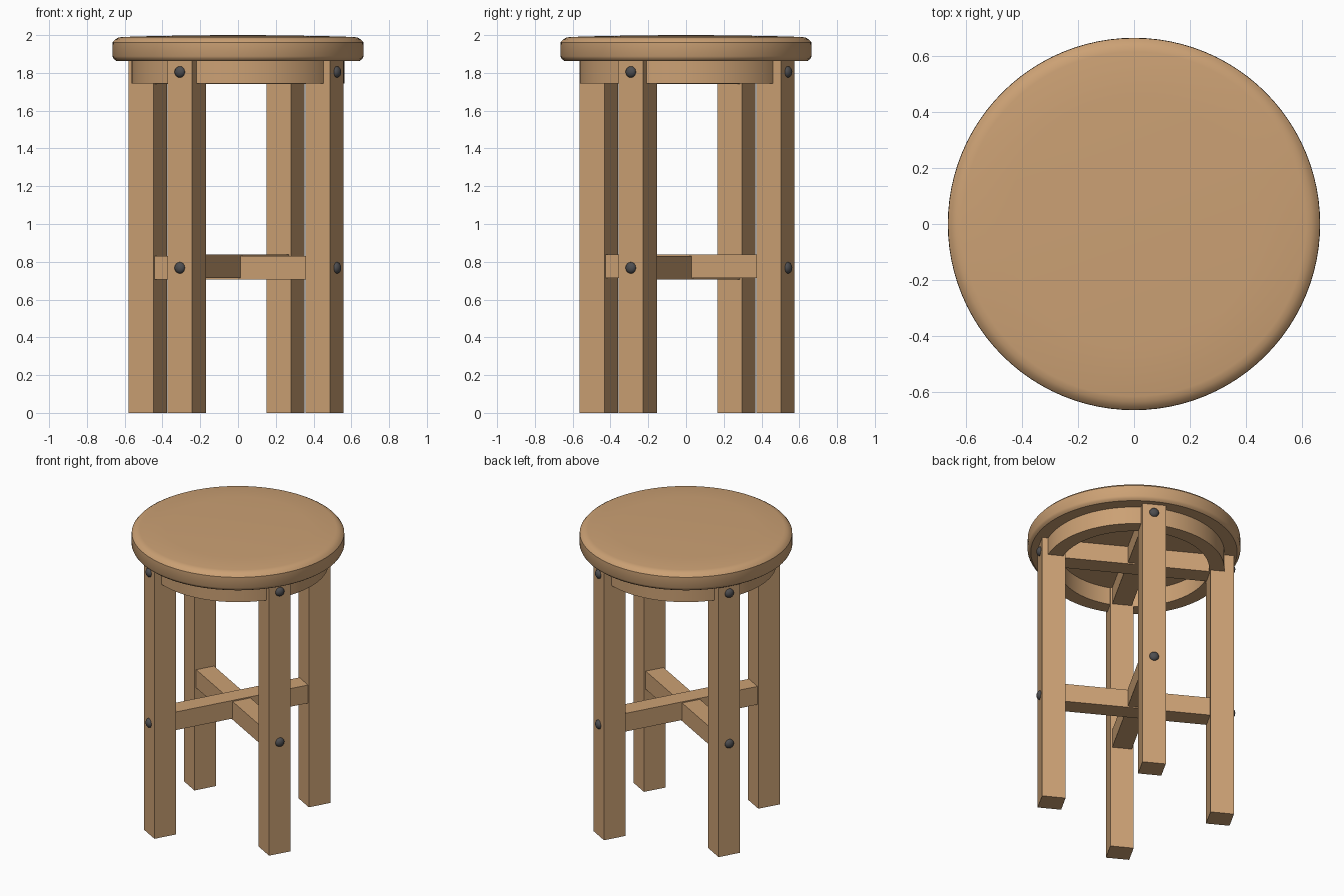
import bpy, bmesh, math
from mathutils import Matrix, Vector

if "Cube" in bpy.data.objects:
    bpy.data.objects.remove(bpy.data.objects["Cube"])


def material(name, rgb):
    m = bpy.data.materials.new(name)
    m.diffuse_color = (*rgb, 1)
    m.use_nodes = True
    m.node_tree.nodes["Principled BSDF"].inputs["Base Color"].default_value = m.diffuse_color
    return m


WOOD = material("warm wood", (0.60, 0.355, 0.175))
METAL = material("dark metal", (0.075, 0.075, 0.08))

# The leg frame is turned about z and sits slightly off centre
FRAME = Matrix.Translation((-0.01, 0.006, 0)) @ Matrix.Rotation(math.radians(-29.2), 4, 'Z')
SIDES = ("front", "right", "back", "left")


def finish(bm, name, mat, smooth=False):
    bmesh.ops.recalc_face_normals(bm, faces=bm.faces)
    me = bpy.data.meshes.new(name)
    bm.to_mesh(me)
    bm.free()
    me.materials.append(mat)
    ob = bpy.data.objects.new(name, me)
    bpy.context.collection.objects.link(ob)
    if smooth:
        bpy.context.view_layer.objects.active = ob
        ob.select_set(True)
        bpy.ops.object.shade_smooth_by_angle(angle=math.radians(30))
        ob.select_set(False)
    return ob


def box(name, lo, hi, matrix):
    bm = bmesh.new()
    lo, hi = Vector(lo), Vector(hi)
    bmesh.ops.create_cube(bm, size=1, matrix=matrix @ Matrix.Translation((lo + hi) / 2)
                          @ Matrix.Diagonal((*(hi - lo), 1)))
    return finish(bm, name, WOOD)


def lathe(name, profile, closed=False, steps=96):
    bm = bmesh.new()
    vs = [bm.verts.new((r, 0, z)) for r, z in profile]
    es = [bm.edges.new(p) for p in zip(vs, vs[1:])]
    if closed:
        es.append(bm.edges.new((vs[-1], vs[0])))
    bmesh.ops.spin(bm, geom=vs + es, cent=(0, 0, 0), axis=(0, 0, 1),
                   angle=2 * math.pi, steps=steps, use_duplicate=False)
    bmesh.ops.remove_doubles(bm, verts=bm.verts, dist=1e-5)
    return finish(bm, name, WOOD, True)


# Round seat with softened rim and a very slight crown
lathe("seat", [(0, 2.0), (0.2, 1.999), (0.45, 1.995), (0.615, 1.99), (0.635, 1.986),
               (0.652, 1.976), (0.664, 1.962), (0.665, 1.888), (0.658, 1.874),
               (0.645, 1.864), (0, 1.864)])

# Apron ring below the seat
lathe("apron", [(0.565, 1.745), (0.565, 1.866), (0.47, 1.866), (0.47, 1.745)], closed=True)

# Legs, each with two domed bolts on its outer face
for i, side in enumerate(SIDES):
    turn = FRAME @ Matrix.Rotation(i * math.pi / 2, 4, 'Z')
    box(side + "_leg", (-0.074, -0.61, 0), (0.074, -0.461, 1.866), turn)
    for label, z in (("upper", 1.805), ("lower", 0.768)):
        bm = bmesh.new()
        bmesh.ops.create_uvsphere(bm, u_segments=20, v_segments=12, radius=1,
                                  matrix=turn @ Matrix.Translation((0, -0.61, z))
                                  @ Matrix.Diagonal((0.03, 0.022, 0.03, 1)))
        finish(bm, f"{side}_{label}_bolt", METAL, True)

# Crossed stretchers at mid height and under the seat
for label, z in (("lower", 0.705), ("upper", 1.74)):
    box(label + "_side_stretcher", (-0.47, -0.062, z), (0.47, 0.062, z + 0.125), FRAME)
    box(label + "_front_stretcher", (-0.062, -0.47, z + 0.008), (0.062, 0.47, z + 0.133), FRAME)
